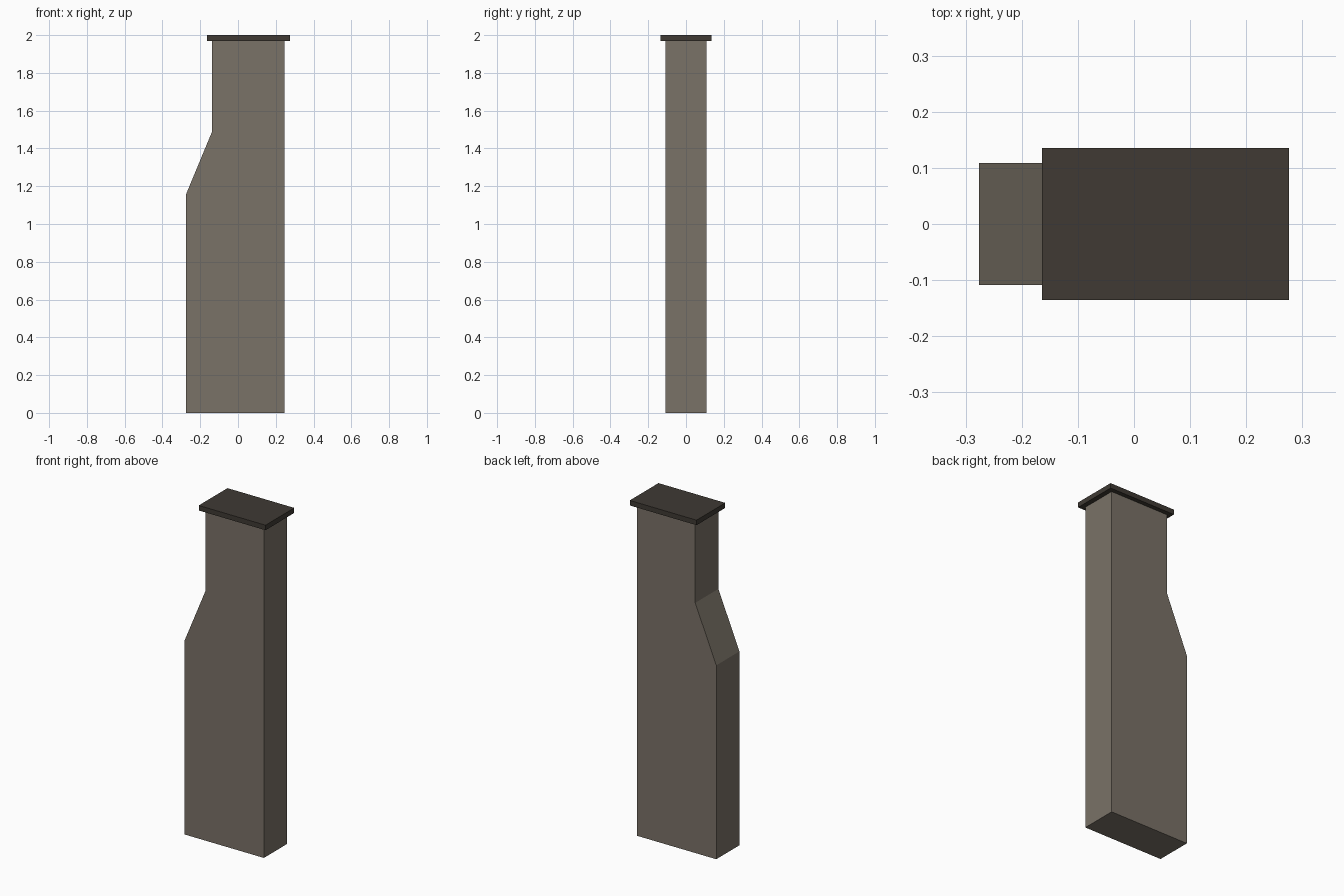
import bpy
import bmesh

default_cube = bpy.data.objects.get("Cube")
if default_cube:
    bpy.data.objects.remove(default_cube, do_unlink=True)


def make_material(name, rgb):
    mat = bpy.data.materials.new(name)
    mat.use_nodes = True
    colour = (*rgb, 1.0)
    mat.diffuse_color = colour
    mat.node_tree.nodes["Principled BSDF"].inputs["Base Color"].default_value = colour
    return mat


def extrude_profile(name, profile, half_depth, mat):
    """Extrude a front (x, z) outline symmetrically along y."""
    bm = bmesh.new()
    face = bm.faces.new([bm.verts.new((x, -half_depth, z)) for x, z in profile])
    result = bmesh.ops.extrude_face_region(bm, geom=[face])
    verts = [v for v in result["geom"] if isinstance(v, bmesh.types.BMVert)]
    bmesh.ops.translate(bm, verts=verts, vec=(0, 2 * half_depth, 0))
    bmesh.ops.recalc_face_normals(bm, faces=bm.faces)
    mesh = bpy.data.meshes.new(name)
    bm.to_mesh(mesh)
    bm.free()
    mesh.materials.append(mat)
    obj = bpy.data.objects.new(name, mesh)
    bpy.context.collection.objects.link(obj)
    return obj


stone = make_material("warm grey stone", (0.195, 0.168, 0.136))
dark = make_material("dark brown cap", (0.050, 0.042, 0.034))

# Chimney stack: wide base, sloped shoulder on one side, narrower flue
left, right, flue = -0.276, 0.247, -0.137
stack_outline = [(left, 0), (right, 0), (right, 1.97),
                 (flue, 1.97), (flue, 1.49), (left, 1.155)]
extrude_profile("chimney_stack", stack_outline, 0.109, stone)

# Overhanging cap slab
cap_left, cap_right = -0.164, 0.276
cap_outline = [(cap_left, 1.97), (cap_right, 1.97), (cap_right, 2), (cap_left, 2)]
extrude_profile("chimney_cap", cap_outline, 0.135, dark)
